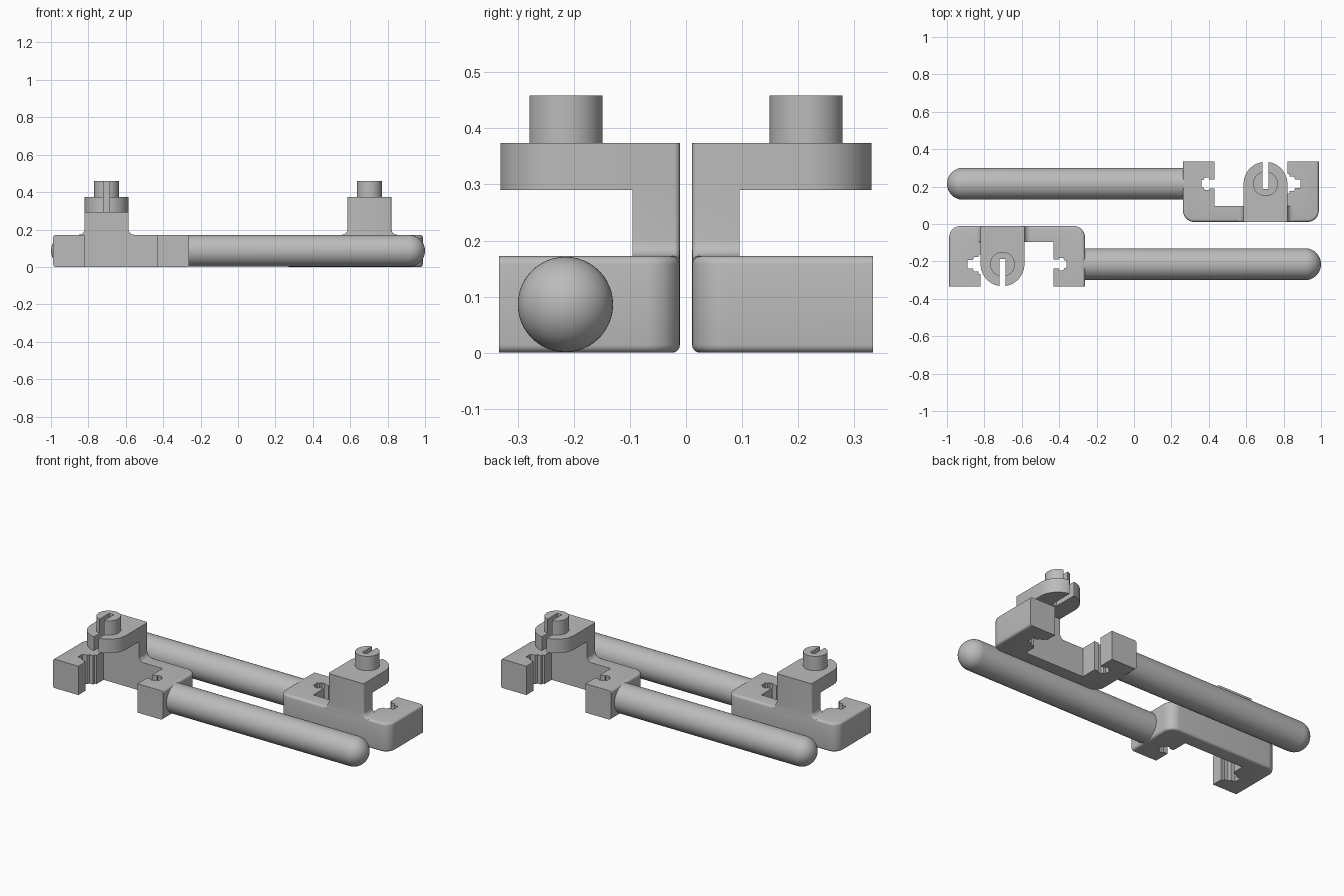
import bpy, bmesh, math
from mathutils import Matrix, Vector

if "Cube" in bpy.data.objects:
    bpy.data.objects.remove(bpy.data.objects["Cube"])

grey = bpy.data.materials.new("plain grey")
grey.diffuse_color = (0.5, 0.5, 0.5, 1)
grey.use_nodes = True
grey.node_tree.nodes["Principled BSDF"].inputs["Base Color"].default_value = grey.diffuse_color

CX, CY = -0.703, -0.215      # axis of the knob; CY is also the rod axis
BACK = -0.011                # outer back plane of the bracket
H = 0.172                    # bracket height


def arc(cx, cy, r, a0, a1, n=10):
    """Points along an arc, angles in degrees."""
    return [(cx + r * math.cos(math.radians(a0 + (a1 - a0) * i / n)),
             cy + r * math.sin(math.radians(a0 + (a1 - a0) * i / n))) for i in range(n + 1)]


def finish(name, bm):
    """Make the part and its half-turn twin."""
    bmesh.ops.recalc_face_normals(bm, faces=bm.faces[:])
    mesh = bpy.data.meshes.new(name)
    bm.to_mesh(mesh)
    bm.free()
    mesh.materials.append(grey)
    ob = bpy.data.objects.new(name + "_front", mesh)
    bpy.context.collection.objects.link(ob)
    bpy.ops.object.select_all(action='DESELECT')
    ob.select_set(True)
    bpy.context.view_layer.objects.active = ob
    bpy.ops.object.shade_smooth_by_angle(angle=math.radians(35))
    twin = ob.copy()
    twin.name = name + "_back"
    twin.rotation_euler.z = math.pi
    bpy.context.collection.objects.link(twin)


def prism(name, pts, lo, hi, upright=False, rounded=None, radius=0.0):
    """Extrude an outline along z, or along y when upright; round the chosen edges."""
    bm = bmesh.new()
    place = (lambda p: (p[0], lo, p[1])) if upright else (lambda p: (p[0], p[1], lo))
    face = bm.faces.new([bm.verts.new(place(p)) for p in pts])
    ext = bmesh.ops.extrude_face_region(bm, geom=[face])
    step = Vector((0, hi - lo, 0)) if upright else Vector((0, 0, hi - lo))
    bmesh.ops.translate(bm, vec=step, verts=[v for v in ext["geom"] if isinstance(v, bmesh.types.BMVert)])
    bmesh.ops.recalc_face_normals(bm, faces=bm.faces[:])
    if rounded:
        edges = [e for e in bm.edges if rounded(e.verts[0].co, e.verts[1].co)]
        bmesh.ops.bevel(bm, geom=edges, offset=radius, segments=4, profile=0.5, affect='EDGES')
    finish(name, bm)


# Bracket: C-shaped outline with a keyed notch in each arm
L, LI, RI, R, TIP, WALL = -0.988, -0.82, -0.43, -0.262, -0.333, -0.095
left_notch = [(0, -.052), (-.012, -.052), (-.012, -.038), (-.036, -.038), (-.042, -.022), (-.07, -.022)]
right_notch = [(0, -.024), (.028, -.024), (.028, -.034), (.052, -.034), (.058, -.02), (.07, -.02)]
left = [(LI + x, CY + y) for x, y in left_notch]
left += [(x, 2 * CY - y) for x, y in reversed(left)]
right = [(RI + x, CY + y) for x, y in right_notch]
right += [(x, 2 * CY - y) for x, y in reversed(right)]
CR = 0.06
outline = ([(R, TIP)] + arc(R - CR, BACK - CR, CR, 0, 90) + arc(L + CR, BACK - CR, CR, 90, 180)
           + [(L, TIP), (LI, TIP)] + left + [(LI, WALL), (RI, WALL)]
           + right[::-1] + [(RI, TIP)])


def on_outside(p):
    return p.x < L + 1e-4 or p.x > R - 1e-4 or p.y > BACK - CR - 1e-4


def outer_rim(a, b):
    return abs(a.z - b.z) < 1e-5 and on_outside(a) and on_outside(b)


prism("bracket", outline, 0, H, rounded=outer_rim, radius=0.014)

# Post: flares into the bracket at its foot
W, F = 0.117, 0.03
post = ([(CX - W - F, H - .015)] + arc(CX - W - F, H + F, F, -90, 0, 6) + [(CX - W, 0.30), (CX + W, 0.30)]
        + arc(CX + W + F, H + F, F, 180, 270, 6) + [(CX + W + F, H - .015)])
prism("post", post, WALL, BACK, upright=True, radius=0.01,
      rounded=lambda a, b: min(a.y, b.y) > BACK - 1e-4 and min(a.z, b.z) > H - 1e-4 and abs(a.z - b.z) > 1e-4)

# Slotted plate with a round nose
S, SLOT = 0.015, -0.187


def slotted_arc(r, a0, a1):
    """Arc running through the bottom, cut by the open slot."""
    d = math.degrees(math.asin(S / r))
    return (arc(CX, CY, r, a0, 270 - d, 24) + [(CX - S, SLOT), (CX + S, SLOT)]
            + arc(CX, CY, r, 270 + d, a1, 24))


plate = slotted_arc(W, 180, 360) + [(CX + W, BACK), (CX - W, BACK)]
prism("plate", plate, 0.29, 0.374, radius=0.01,
      rounded=lambda a, b: min(a.y, b.y) > BACK - 1e-4 and abs(a.z - b.z) > 1e-3)

# Slotted knob
prism("knob", slotted_arc(0.066, 90, 450)[:-1], 0.36, 0.459)

# Rod: lathed, with a hemispherical end
RR = 0.085
profile = [(-0.28, 0), (-0.28, RR)] + arc(1 - RR, 0, RR, 90, 0, 14)
bm = bmesh.new()
verts = [bm.verts.new((x, CY, H / 2 + r)) for x, r in profile]
edges = [bm.edges.new(pair) for pair in zip(verts, verts[1:])]
bmesh.ops.spin(bm, geom=verts + edges, cent=(0, CY, H / 2), axis=(1, 0, 0),
               angle=2 * math.pi, steps=48, use_merge=False)
bmesh.ops.remove_doubles(bm, verts=bm.verts[:], dist=1e-5)
finish("rod", bm)
